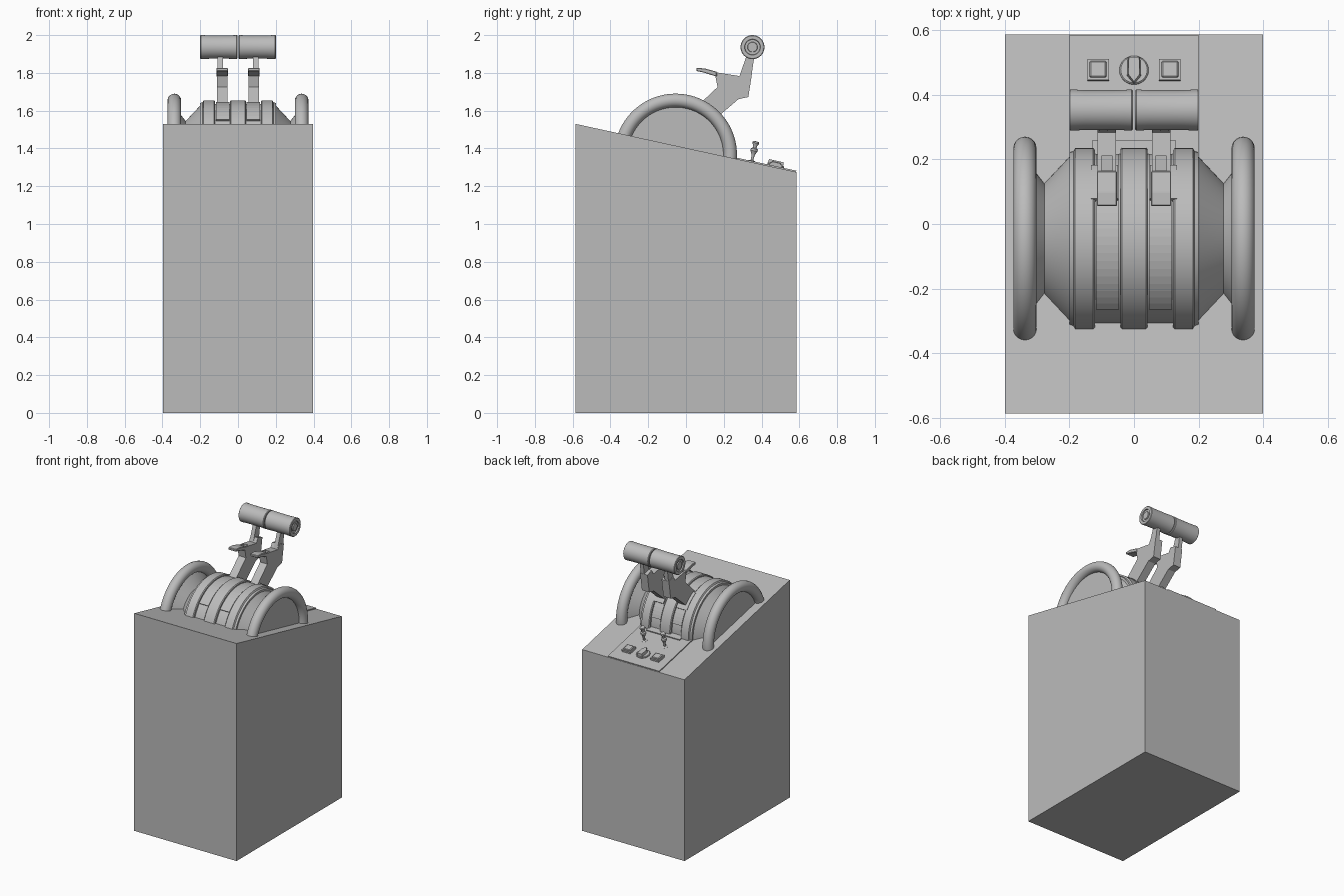
import bpy, bmesh, math
from mathutils import Matrix, Vector

cube = bpy.data.objects.get("Cube")
if cube:
    bpy.data.objects.remove(cube, do_unlink=True)

GREY = (0.5, 0.5, 0.5, 1)
mat = bpy.data.materials.new("plain grey")
mat.use_nodes = True
mat.diffuse_color = GREY
mat.node_tree.nodes["Principled BSDF"].inputs["Base Color"].default_value = GREY

SLOPE = 0.218
TILT = -math.atan(SLOPE)
CY, CZ = -0.055, 1.365          # quadrant drum axis


def top_z(y):
    return 1.4025 - SLOPE * y


def finish(name, bm, smooth=True):
    bmesh.ops.remove_doubles(bm, verts=bm.verts, dist=1e-6)
    bmesh.ops.recalc_face_normals(bm, faces=bm.faces)
    me = bpy.data.meshes.new(name)
    bm.to_mesh(me)
    bm.free()
    me.materials.append(mat)
    ob = bpy.data.objects.new(name, me)
    bpy.context.collection.objects.link(ob)
    if smooth:
        bpy.ops.object.select_all(action='DESELECT')
        ob.select_set(True)
        bpy.context.view_layer.objects.active = ob
        bpy.ops.object.shade_smooth_by_angle(angle=math.radians(30))
    return ob


def extrude(name, pts, x0, x1, bevel=0.0, mtx=None):
    """Extrude a (y, z) outline along x."""
    bm = bmesh.new()
    f = bm.faces.new([bm.verts.new((x0, y, z)) for y, z in pts])
    g = bmesh.ops.extrude_face_region(bm, geom=[f])
    bmesh.ops.translate(bm, vec=(x1 - x0, 0, 0),
                        verts=[v for v in g["geom"] if isinstance(v, bmesh.types.BMVert)])
    if bevel:
        bmesh.ops.bevel(bm, geom=bm.edges[:], offset=bevel, segments=1, affect='EDGES')
    if mtx:
        bm.transform(mtx)
    return finish(name, bm, False)


def lathe(name, profile, mtx, steps=72, angle=math.tau):
    """Spin an (axial, radius) profile about local z."""
    bm = bmesh.new()
    vs = [bm.verts.new((r, 0, h)) for h, r in profile]
    es = [bm.edges.new(p) for p in zip(vs, vs[1:])]
    bmesh.ops.spin(bm, geom=vs + es, cent=(0, 0, 0), axis=(0, 0, 1),
                   angle=angle, steps=steps)
    bm.transform(mtx)
    return finish(name, bm)


def along_x(y, z):
    return Matrix.Translation((0, y, z)) @ Matrix.Rotation(math.pi / 2, 4, 'Y')


def on_slope(x, y, lift=0.0):
    return Matrix.Translation((x, y, top_z(y) + lift)) @ Matrix.Rotation(TILT, 4, 'X')


def arc_plate(name, x0, x1, r, a0, a1, n=24):
    """Curved plate lying on the drum between two angles (degrees)."""
    def ring(rad, seq):
        return [(CY + rad * math.cos(math.radians(a)), CZ + rad * math.sin(math.radians(a))) for a in seq]
    angs = [a0 + (a1 - a0) * i / n for i in range(n + 1)]
    ob = extrude(name, ring(r, angs) + ring(r - 0.02, angs[::-1]), x0, x1)
    return ob


# Pedestal with a sloped top
extrude("pedestal", [(-0.585, 0), (0.585, 0), (0.585, top_z(0.585)), (-0.585, top_z(-0.585))], -0.398, 0.398)

# Ribbed drum with waisted ends
half = [(0.337, 0), (0.337, 0.256), (0.277, 0.18), (0.2, 0.262), (0.2, 0.276), (0.187, 0.28),
        (0.182, 0.29), (0.126, 0.29), (0.121, 0.285), (0.121, 0.271),
        (0.042, 0.271), (0.042, 0.285), (0.037, 0.29)]
lathe("drum", half + [(-x, r) for x, r in half[::-1]], along_x(CY, CZ), 96)

# Trim wheel rims
for side, s in (("left", 1), ("right", -1)):
    rim = [(s * 0.337 + 0.036 * math.sin(i * math.tau / 20), 0.289 + 0.036 * math.cos(i * math.tau / 20))
           for i in range(21)]
    lathe(side + "_wheel_rim", rim, along_x(CY, CZ), 96)

# Levers, each with slot cover, trigger, arm and half of the grip
lever = [(0.03, 1.59), (0.077, 1.64), (0.167, 1.725), (0.151, 1.804), (0.165, 1.802), (0.21, 1.795),
         (0.283, 1.783), (0.3, 1.815), (0.35, 1.80), (0.33, 1.672), (0.278, 1.661), (0.161, 1.561), (0.11, 1.52)]
core = lever[:4] + [(0.165, 1.802), (0.165, 1.755), (0.21, 1.755), (0.21, 1.795)] + lever[6:]
arm = [(0.25, 1.74), (0.283, 1.783), (0.32, 1.889), (0.33, 1.94), (0.37, 1.94), (0.362, 1.889), (0.34, 1.74)]
trigger = [(0.055, 1.826), (0.098, 1.824), (0.163, 1.806), (0.163, 1.78), (0.093, 1.802), (0.055, 1.81)]
grip = [(0.003, 0.02), (0.003, 0.06), (0.007, 0.0635), (0.05, 0.0615), (0.15, 0.0615), (0.19, 0.0635), (0.197, 0.0635),
        (0.2, 0.06), (0.2, 0.042), (0.192, 0.04), (0.192, 0.027), (0.198, 0.025), (0.198, 0)]
for side, s in (("left", 1), ("right", -1)):
    arc_plate(side + "_slot_cover", s * 0.046, s * 0.117, 0.281, 15, 138)
    arc_plate(side + "_lever_collar", s * 0.05, s * 0.133, 0.293, 36, 63, 8)
    extrude(side + "_lever_core", core, s * 0.066, s * 0.1)
    extrude(side + "_lever_inner_cheek", lever, s * 0.055, s * 0.066)
    extrude(side + "_lever_outer_cheek", lever, s * 0.1, s * 0.112)
    extrude(side + "_lever_arm", arm, s * 0.08, s * 0.108)
    extrude(side + "_trigger", trigger, s * 0.053, s * 0.115, 0.003)
    lathe(side + "_grip", [(s * x, r) for x, r in grip], along_x(0.352, 1.9365), 48)

# Control panel plate and the sill behind the drum
def box(name, w, d, h, mtx, bevel=0.0):
    return extrude(name, [(-d / 2, 0), (d / 2, 0), (d / 2, h), (-d / 2, h)], -w / 2, w / 2, bevel, mtx)

box("control_panel", 0.4, 0.39, 0.007, on_slope(0, 0.392))
box("drum_sill", 0.26, 0.06, 0.014, on_slope(0, 0.225))

# Square buttons in raised frames, and toggle switches
toggle = [(0, 0.019), (0.008, 0.019), (0.012, 0.007), (0.035, 0.008), (0.05, 0.013), (0.062, 0.02),
          (0.072, 0.018), (0.078, 0.01), (0.09, 0.011), (0.105, 0.019), (0.112, 0.016), (0.114, 0)]
for side, s in (("left", 1), ("right", -1)):
    m = on_slope(s * 0.111, 0.473)
    box(side + "_button_frame", 0.066, 0.066, 0.022, m)
    box(side + "_button", 0.052, 0.052, 0.03, m, 0.004)
    lathe(side + "_toggle_switch", toggle, on_slope(s * 0.08, 0.347), 20)

# Rotary selector with a raised pointer bar
m = on_slope(0, 0.473)
lathe("selector_base", [(0, 0.045), (0.012, 0.045), (0.016, 0.041), (0.016, 0)], m, 32)
bm = bmesh.new()
outline = [(-0.02, 0.04), (0.02, 0.04), (0.022, -0.02), (0, -0.046), (-0.022, -0.02)]
low = [bm.verts.new((x, y, 0.01)) for x, y in outline]
high = [bm.verts.new((x * 0.8, y * 0.9, 0.036)) for x, y in outline]
bm.faces.new(low)
bm.faces.new(high)
for i in range(5):
    j = (i + 1) % 5
    bm.faces.new((low[i], low[j], high[j], high[i]))
bm.transform(m)
finish("selector_pointer", bm, False)
